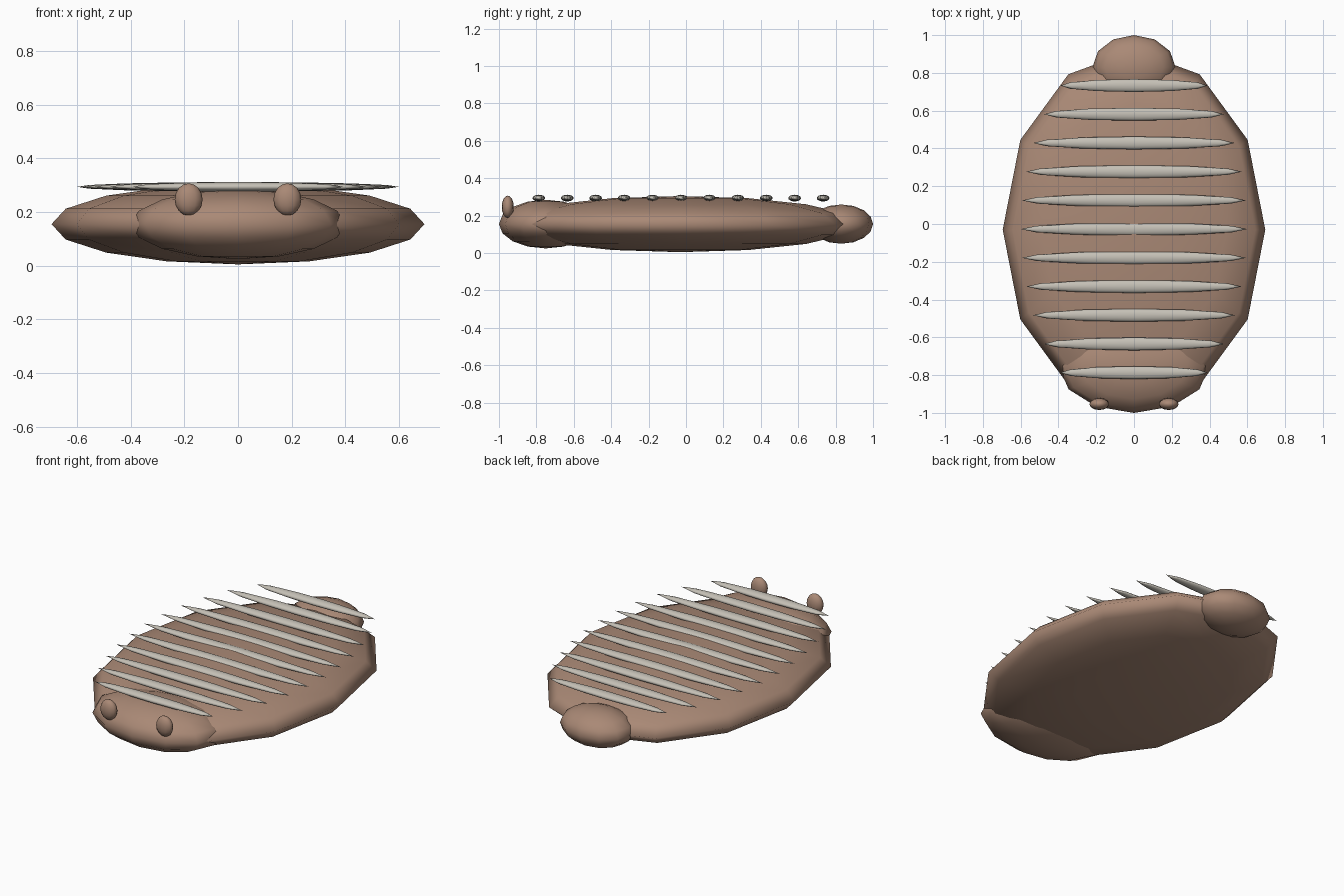
import bpy, math

if "Cube" in bpy.data.objects:
    bpy.data.objects.remove(bpy.data.objects["Cube"])


def material(name, rgb):
    m = bpy.data.materials.new(name)
    m.diffuse_color = (*rgb, 1)
    m.use_nodes = True
    m.node_tree.nodes["Principled BSDF"].inputs["Base Color"].default_value = m.diffuse_color
    return m


skin = material("brown_skin", (0.40, 0.25, 0.18))
bone = material("pale_grey", (0.56, 0.53, 0.47))


def ellipsoid(name, centre, radii, mat):
    """Low-sided smooth ellipsoid with vertices on the x and y axes."""
    bpy.ops.mesh.primitive_uv_sphere_add(segments=12, ring_count=8, radius=1)
    ob = bpy.context.object
    ob.name = name
    ob.location = centre
    ob.scale = radii
    bpy.ops.object.transform_apply(location=True, rotation=True, scale=True)
    bpy.ops.object.shade_smooth()
    ob.data.materials.append(mat)
    return ob


# Flat oval body, wide head and small tail
ellipsoid("body", (0, -0.03, 0.155), (0.695, 0.95, 0.15), skin)
ellipsoid("head", (0, -0.75, 0.155), (0.40, 0.25, 0.13), skin)
ellipsoid("tail", (0, 0.83, 0.155), (0.22, 0.17, 0.105), skin)

# Eyes on the front of the head
for side, x in (("left", -0.184), ("right", 0.184)):
    ellipsoid(f"{side}_eye", (x, -0.953, 0.247), (0.052, 0.032, 0.06), skin)

# Slender ridges across the back, shorter towards both ends
for i in range(11):
    d = (i - 5) * 0.152
    half = 0.6 * math.sqrt(1 - d * d)
    ellipsoid(f"back_ridge_{i + 1}", (0, d - 0.027, 0.294),
              (half, 0.034, 0.018), bone)
